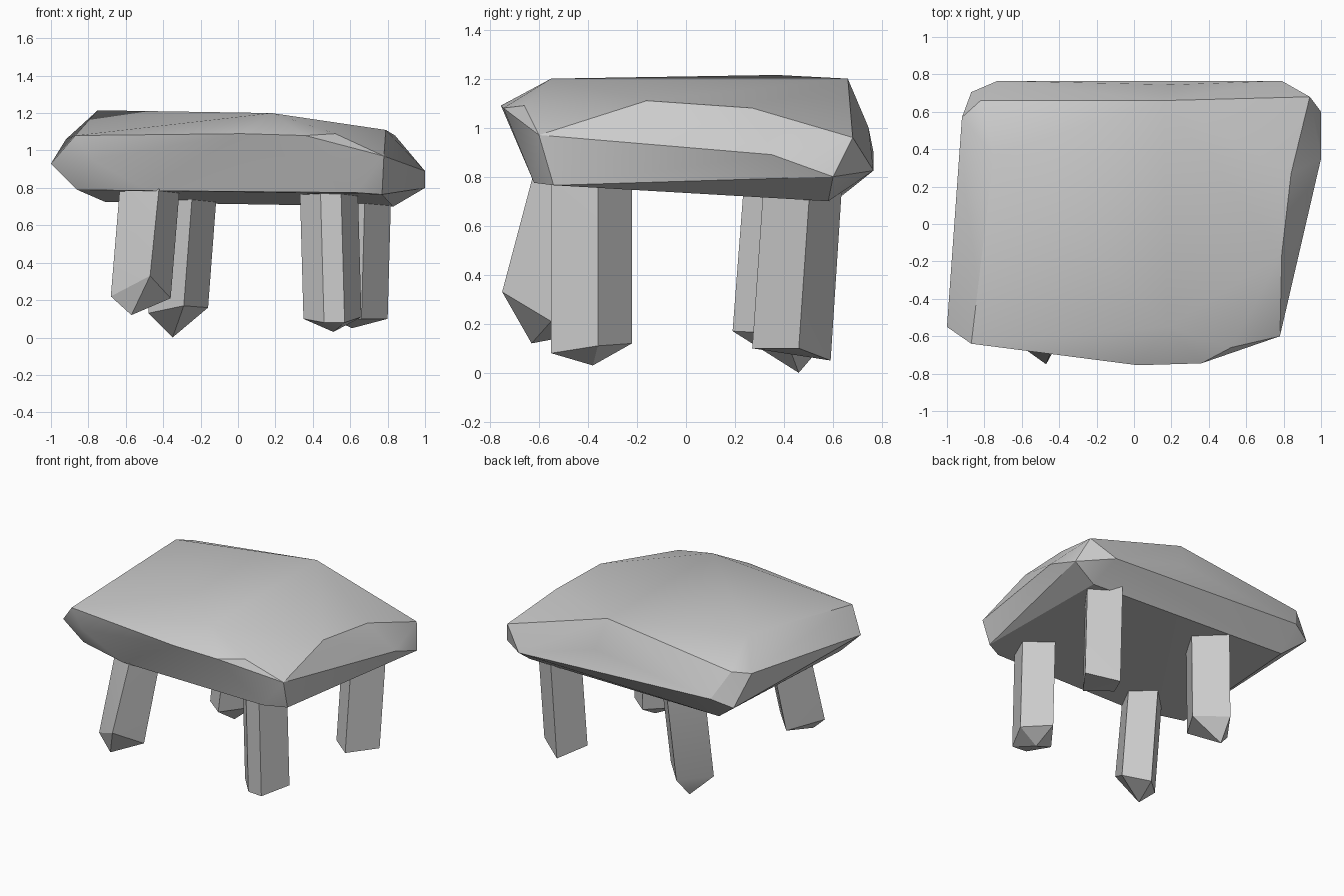
import bpy, bmesh, math


def rock(name, points):
    """Faceted stone: convex hull around a few corner points."""
    bm = bmesh.new()
    for p in points:
        bm.verts.new(p)
    res = bmesh.ops.convex_hull(bm, input=bm.verts[:])
    junk = {g for g in res["geom_interior"] + res["geom_unused"]
            if isinstance(g, bmesh.types.BMVert)}
    bmesh.ops.delete(bm, geom=list(junk), context='VERTS')
    bmesh.ops.recalc_face_normals(bm, faces=bm.faces[:])
    mesh = bpy.data.meshes.new(name)
    bm.to_mesh(mesh)
    bm.free()
    obj = bpy.data.objects.new(name, mesh)
    bpy.context.collection.objects.link(obj)
    bpy.ops.object.select_all(action='DESELECT')
    obj.select_set(True)
    bpy.context.view_layer.objects.active = obj
    bpy.ops.object.shade_smooth_by_angle(angle=math.radians(25))
    return obj


def leg(name, foot, lean, tip=()):
    """Leaning stone post: foot corners repeated at the top, plus a foot tip."""
    top = [(x + lean[0], y + lean[1], 0.82) for x, y, z in foot]
    rock(name, list(foot) + top + list(tip))


# Slab: crown, rim and underside corners
crown = [(-0.75, 0.37, 1.215), (0.18, -0.55, 1.2), (0.16, 0.66, 1.2),
         (0.79, -0.16, 1.11), (0.84, 0.27, 1.08), (-0.82, 0.66, 1.08),
         (-0.87, -0.64, 1.08), (0.52, -0.66, 1.09)]
rim = [(-1.0, -0.55, 0.93), (-0.78, -0.65, 0.95), (0.02, -0.755, 1.09),
       (0.36, -0.745, 1.08), (0.78, -0.6, 0.97), (1.0, 0.35, 0.89),
       (1.0, 0.6, 0.8), (0.94, 0.68, 0.96), (0.79, 0.765, 0.825),
       (0.2, 0.745, 1.0), (-0.73, 0.765, 0.9), (-0.87, 0.705, 0.85),
       (-0.92, 0.57, 1.06)]
underside = [(-0.86, -0.52, 0.79), (-0.48, -0.62, 0.785), (0.63, -0.62, 0.775),
             (0.77, -0.54, 0.765), (0.83, 0.58, 0.70), (-0.71, 0.64, 0.725)]
rock("table_slab", crown + rim + underside)

# Legs
leg("front_left_leg",
    [(-0.68, -0.6, 0.22), (-0.47, -0.75, 0.33), (-0.36, -0.55, 0.21),
     (-0.5, -0.42, 0.16)], (0.05, 0.13), [(-0.57, -0.63, 0.12)])
leg("front_right_leg",
    [(0.35, -0.42, 0.1), (0.46, -0.54, 0.08), (0.57, -0.55, 0.08),
     (0.66, -0.36, 0.11), (0.5, -0.22, 0.12)], (-0.02, 0.0),
    [(0.51, -0.38, 0.03)])
leg("back_left_leg",
    [(-0.48, 0.37, 0.13), (-0.29, 0.19, 0.17), (-0.16, 0.4, 0.16),
     (-0.33, 0.58, 0.14)], (0.05, 0.05), [(-0.35, 0.46, 0.0)])
leg("back_right_leg",
    [(0.5, 0.4, 0.1), (0.66, 0.27, 0.1), (0.8, 0.46, 0.1),
     (0.61, 0.59, 0.05)], (0.02, 0.05))
